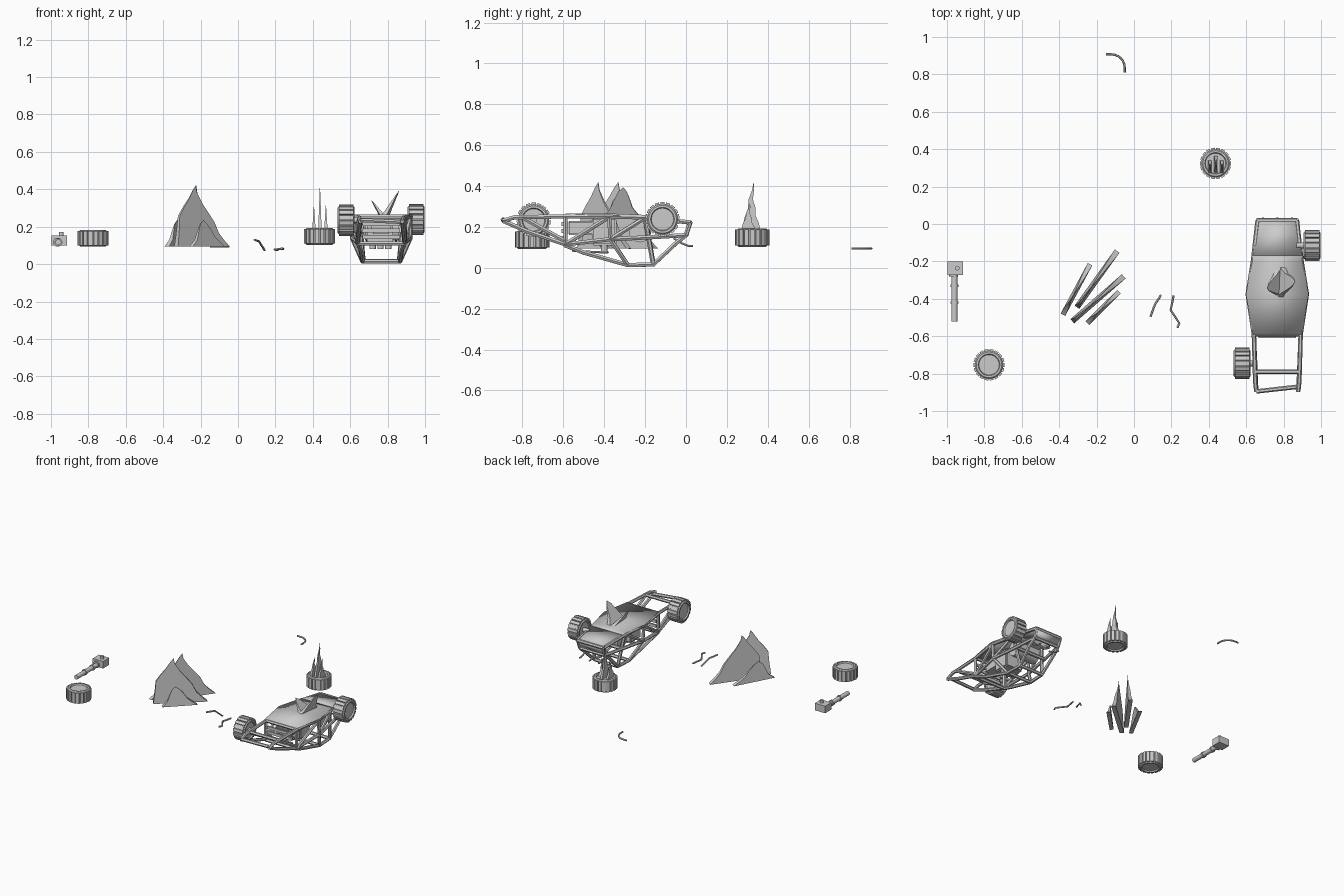
import bpy, bmesh, math
from mathutils import Vector, Matrix

if "Cube" in bpy.data.objects:
    bpy.data.objects.remove(bpy.data.objects["Cube"])

grey = bpy.data.materials.new("plain_grey")
grey.diffuse_color = (0.6, 0.6, 0.6, 1)
grey.use_nodes = True
grey.node_tree.nodes["Principled BSDF"].inputs["Base Color"].default_value = grey.diffuse_color
CX = 0.766  # centre line of the wrecked buggy


def finish(name, bm):
    bmesh.ops.recalc_face_normals(bm, faces=bm.faces[:])
    me = bpy.data.meshes.new(name)
    bm.to_mesh(me)
    bm.free()
    me.materials.append(grey)
    ob = bpy.data.objects.new(name, me)
    bpy.context.collection.objects.link(ob)
    return ob


def tube(name, pts, r=0.012):
    cu = bpy.data.curves.new(name, 'CURVE')
    cu.dimensions = '3D'
    cu.bevel_depth, cu.bevel_resolution, cu.use_fill_caps = r, 1, True
    sp = cu.splines.new('POLY')
    sp.points.add(len(pts) - 1)
    for p, co in zip(sp.points, pts):
        p.co = (*co, 1)
    cu.materials.append(grey)
    ob = bpy.data.objects.new(name, cu)
    bpy.context.collection.objects.link(ob)
    bpy.ops.object.select_all(action='DESELECT')
    ob.select_set(True)
    bpy.context.view_layer.objects.active = ob
    bpy.ops.object.convert(target='MESH')


def box(name, lo, hi, bevel=0.0):
    lo, hi = Vector(lo), Vector(hi)
    bm = bmesh.new()
    bmesh.ops.create_cube(bm, size=1, matrix=Matrix.Translation((lo + hi) / 2)
                          @ Matrix.Diagonal((*(hi - lo), 1)))
    if bevel:
        bmesh.ops.bevel(bm, geom=bm.edges[:], offset=bevel, segments=2, affect='EDGES')
    return finish(name, bm)


def cylinder(name, a, b, r, n=20):
    a, b = Vector(a), Vector(b)
    bm = bmesh.new()
    rot = (b - a).to_track_quat('Z', 'Y').to_matrix().to_4x4()
    bmesh.ops.create_cone(bm, cap_ends=True, segments=n, radius1=r, radius2=r,
                          depth=(b - a).length, matrix=Matrix.Translation((a + b) / 2) @ rot)
    return finish(name, bm)


def wheel(name, loc, sideways):
    bm = bmesh.new()
    half = [(0, .036), (.054, .036), (.058, .045), (.068, .045), (.076, .037)]
    prof = half + [(r, -z) for r, z in reversed(half)]
    vs = [bm.verts.new((r, 0, z)) for r, z in prof]
    es = [bm.edges.new(p) for p in zip(vs, vs[1:])]
    bmesh.ops.spin(bm, geom=vs + es, cent=(0, 0, 0), axis=(0, 0, 1),
                   angle=math.tau, steps=36, use_duplicate=False)
    bmesh.ops.remove_doubles(bm, verts=bm.verts[:], dist=1e-5)
    # chunky tread lugs
    for i in range(18):
        bmesh.ops.create_cube(bm, size=1, matrix=Matrix.Rotation(math.tau * i / 18, 4, 'Z')
                              @ Matrix.Translation((.077, 0, 0))
                              @ Matrix.Diagonal((.013, .021, .078, 1)))
    ob = finish(name, bm)
    ob.location = loc
    if sideways:
        ob.rotation_euler = (0, math.pi / 2, 0)


def flame(name, a, b, prof, h, thick, lean=(0, 0, 0)):
    """Blade on base line a-b that thins towards its tip."""
    a, b, lean = Vector(a), Vector(b), Vector(lean)
    n = (b - a).cross(Vector((0, 0, 1))).normalized()
    bm = bmesh.new()
    rings = []
    for s in (1, -1):
        rings.append([bm.verts.new(a.lerp(b, u) + Vector((0, 0, h * v)) + lean * v
                                   + n * s * thick / 2 * (1.02 - v)) for u, v in prof])
    bm.faces.new(rings[0])
    bm.faces.new(rings[1][::-1])
    k = len(prof)
    for i in range(k):
        j = (i + 1) % k
        bm.faces.new((rings[0][i], rings[1][i], rings[1][j], rings[0][j]))
    finish(name, bm)


def plate(name, rows, thick=0.008):
    """Symmetric sheet through (half width, y, z) rows."""
    bm = bmesh.new()
    vs = [[bm.verts.new((CX + s * w, y, z)) for s in (-1, 1)] for w, y, z in rows]
    for p, q in zip(vs, vs[1:]):
        bm.faces.new((p[0], p[1], q[1], q[0]))
    ob = finish(name, bm)
    m = ob.modifiers.new("thickness", 'SOLIDIFY')
    m.thickness, m.offset = thick, 0


# wheels: two loose on the ground, two still mounted
wheel("loose_wheel_left", (-.775, -.753, .138), False)
wheel("loose_wheel_back", (.436, .324, .148), False)
wheel("mounted_wheel_left", (.578, -.745, .235), True)
wheel("mounted_wheel_right", (.952, -.115, .238), True)
cylinder("axle_left", (.60, -.745, .235), (.66, -.745, .235), .016)
cylinder("axle_right", (.87, -.115, .238), (.93, -.115, .238), .016)

# large ground fire
TALL = [(0, 0), (.03, .26), (.05, .5), (.13, .63), (.24, .78), (.32, .92), (.38, 1),
        (.40, .88), (.5, .7), (.62, .54), (.72, .40), (.80, .22), (.9, .1), (1, 0)]
LOW = [(0, 0), (.15, .25), (.22, .6), (.28, .85), (.38, 1), (.5, .85),
       (.62, .6), (.72, .35), (.85, .18), (1, 0)]
Z = .095
flame("ground_flame_back", (-.38, -.485, Z), (-.235, -.215, Z), LOW, .14, .027)
flame("ground_flame_tall_back", (-.305, -.445, Z), (-.09, -.145, Z), TALL, .325, .03)
flame("ground_flame_tall_front", (-.33, -.52, Z), (-.055, -.28, Z), TALL, .325, .03)
flame("ground_flame_front", (-.25, -.53, Z), (-.08, -.362, Z), LOW, .14, .027)

# small fire on the loose wheel
SPIKE = [(0, 0), (.12, .25), (.3, .42), (.35, .62), (.55, .82), (.62, 1),
         (.64, .8), (.58, .62), (.72, .45), (.72, .3), (.9, .15), (1, 0)]
for x, y0, y1, h in ((.406, .27, .34, .135), (.438, .275, .365, .245), (.47, .27, .34, .14)):
    flame("wheel_flame", (x, y0, .183), (x, y1, .183), SPIKE, h, .018)

# fire leaning out of the buggy belly
flame("belly_flame_right", (.77, -.41, .245), (.79, -.22, .245), LOW, .15, .03, (.085, .03, 0))
flame("belly_flame_left", (.785, -.40, .245), (.775, -.22, .245), LOW, .1, .03, (-.07, -.01, 0))

# belly sheets of the overturned buggy
plate("belly_plate", [(.13, -.59, .262), (.168, -.375, .262), (.133, -.20, .255), (.131, -.17, .252)])
plate("nose_plate", [(.131, -.168, .25), (.12, -.06, .236), (.105, .025, .224)])
plate("nose_face", [(.105, .025, .222), (.10, .0, .165)])

# tubular frame, mirrored
RAILS = {
    "belly_rail": [(.105, .02, .222), (.13, -.2, .246), (.158, -.375, .252), (.125, -.59, .252),
                   (.118, -.84, .247), (.112, -.895, .23)],
    "waist_rail": [(.10, 0, .16), (.125, -.17, .15), (.156, -.37, .14), (.125, -.59, .115),
                   (.118, -.78, .18), (.112, -.895, .23)],
    "roof_rail": [(.125, -.59, .11), (.11, -.5, .075), (.10, -.285, .014), (.095, -.16, .016),
                  (.105, -.05, .12), (.10, 0, .16)],
    "rear_post": [(.125, -.59, .252), (.125, -.59, .11)],
    "door_post": [(.156, -.375, .25), (.156, -.37, .14), (.10, -.285, .014)],
    "windscreen_post": [(.095, -.16, .016), (.125, -.2, .246)],
    "nose_post": [(.10, 0, .16), (.105, .02, .222)],
    "side_brace": [(.156, -.37, .14), (.13, -.2, .246)],
    "side_brace_rear": [(.125, -.59, .115), (.156, -.375, .25)],
    "rear_brace": [(.125, -.59, .13), (.118, -.8, .247)],
}
for name, pts in RAILS.items():
    for s in (-1, 1):
        tube(name, [(CX + s * w, y, z) for w, y, z in pts])
for w, y, z in ((.10, -.285, .014), (.095, -.16, .016), (.125, -.59, .252), (.125, -.59, .11),
                (.118, -.79, .247), (.10, 0, .16), (.105, .02, .222), (.125, -.17, .15)):
    tube("cross_bar", [(CX - w, y, z), (CX + w, y, z)])
tube("rear_bumper", [(CX - .112, -.895, .235), (CX + .112, -.87, .225)])

# engine, seat and drum inside the frame
box("engine_block", (.69, -.46, .11), (.83, -.34, .245), .008)
for i in range(3):
    cylinder("engine_cylinder", (.72 + .042 * i, -.4, .12), (.72 + .042 * i, -.4, .08), .017)
box("gearbox", (.715, -.58, .16), (.815, -.45, .23), .008)
cylinder("front_drum", (.68, -.225, .18), (.86, -.225, .18), .055, 28)
for i in range(3):
    box("rear_slat", (.665, -.61, .135 + .035 * i), (.867, -.598, .155 + .035 * i))

# bent hooks at the nose
for x in (.69, .766, .845):
    tube("nose_hook", [(x, -.06, .145), (x, -.02, .12), (x, .01, .108), (x, .035, .106)], .006)

# broken damper on the ground
box("damper_block", (-.998, -.272, .10), (-.913, -.2, .152))
cylinder("damper_stub", (-.945, -.236, .15), (-.945, -.236, .172), .012)
cylinder("damper_rod", (-.96, -.27, .117), (-.96, -.52, .117), .016, 12)
for y in (-.33, -.42):
    cylinder("damper_collar", (-.96, y - .006, .117), (-.96, y + .006, .117), .021)
cylinder("damper_ring", (-.965, -.268, .117), (-.965, -.282, .117), .024)

# bent rods and a curved pipe
tube("bent_rod_left", [(.088, -.495, .13), (.112, -.43, .122), (.143, -.382, .073)], .006)
tube("bent_rod_right", [(.212, -.382, .075), (.196, -.46, .078), (.242, -.53, .082),
                        (.232, -.555, .084)], .006)
tube("curved_pipe", [(-.15, .907, Z)] + [(-.12 + .07 * math.sin(a), .837 + .07 * math.cos(a), Z)
     for a in [math.radians(15 * i) for i in range(7)]] + [(-.05, .81, Z)], .006)

# smooth round parts, keep hard edges
bpy.ops.object.select_all(action='SELECT')
bpy.context.view_layer.objects.active = bpy.context.selected_objects[0]
bpy.ops.object.shade_smooth_by_angle(angle=math.radians(35))
